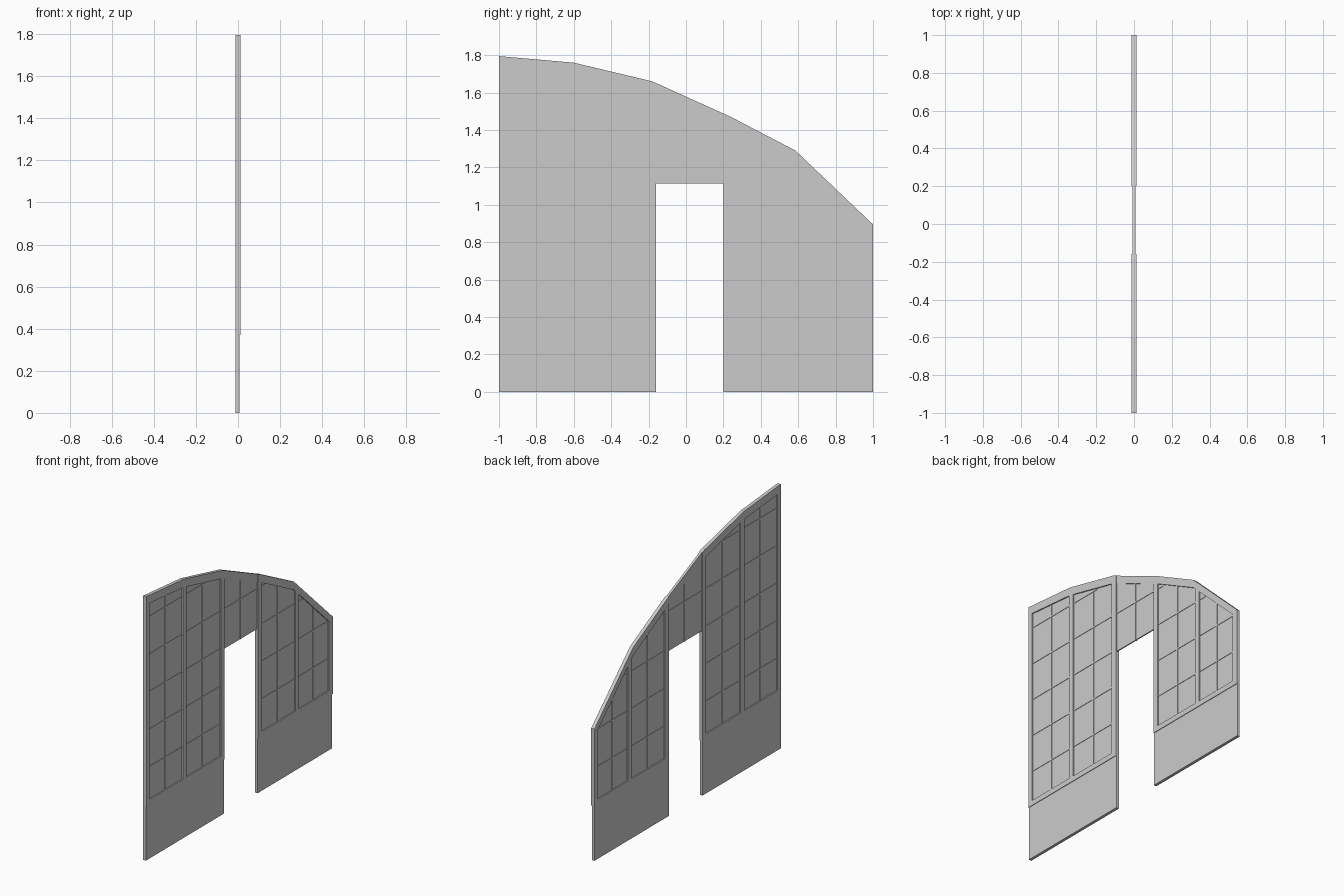
import bpy, bmesh

if "Cube" in bpy.data.objects:
    bpy.data.objects.remove(bpy.data.objects["Cube"])

ARCH = [(-1, 1.795), (-0.6, 1.76), (-0.18, 1.66), (0.24, 1.47), (0.585, 1.29), (1, 0.895)]
HEAD = 0.055      # height of the curved head rail
SILL0, SILL1 = 0.37, 0.405
DOOR = (-0.16, 0.20, 1.115)
T = 0.012         # half thickness of the frame


def arch_z(y):
    for (y0, z0), (y1, z1) in zip(ARCH, ARCH[1:]):
        if y <= y1 + 1e-6:
            return z0 + (z1 - z0) * (y - y0) / (y1 - y0)
    return ARCH[-1][1]


def under_arch(a, b, drop):
    ys = [a] + [p[0] for p in ARCH if a + 1e-4 < p[0] < b - 1e-4] + [b]
    return [(y, arch_z(y) - drop) for y in ys]


def build(name, polys, x0, x1):
    """Extrude each (y, z) outline from x0 to x1 into one object."""
    bm = bmesh.new()
    for pts in polys:
        lo = [bm.verts.new((x0, y, z)) for y, z in pts]
        hi = [bm.verts.new((x1, y, z)) for y, z in pts]
        bm.faces.new(lo)
        bm.faces.new(hi[::-1])
        n = len(pts)
        for i in range(n):
            j = (i + 1) % n
            bm.faces.new((lo[i], hi[i], hi[j], lo[j]))
    bmesh.ops.recalc_face_normals(bm, faces=bm.faces)
    me = bpy.data.meshes.new(name)
    bm.to_mesh(me)
    bm.free()
    ob = bpy.data.objects.new(name, me)
    bpy.context.collection.objects.link(ob)
    return ob


def rect(y0, y1, z0, z1):
    return [(y0, z0), (y1, z0), (y1, z1), (y0, z1)]


def column(a, b, z0, drop=HEAD):
    return [(b, z0), (a, z0)] + under_arch(a, b, drop)


def head(a, b):
    return under_arch(a, b, 0) + under_arch(a, b, HEAD)[::-1]


sides = [(-1, DOOR[0]), (DOOR[1], 1)]

# solid lower panels either side of the doorway
build("lower_panels", [rect(a, b, 0, SILL0) for a, b in sides], -T, 0.008)

# sills, posts and curved head rail
build("window_sills", [rect(a, b, SILL0, SILL1) for a, b in sides], -T, T)
posts = [(-1, -0.965), (-0.61, -0.57), (-0.20, -0.16), (0.20, 0.24), (0.60, 0.64), (0.96, 1)]
build("posts", [column(a, b, SILL1) for a, b in posts], -T, T)
build("head_rails", [head(a, b) for a, b in sides], -T, T)
build("door_head_rail", [head(DOOR[0], DOOR[1])], -0.008, 0.008)

# panes fill the gaps between posts, the middle one stops at the doorway
gaps = [(p[1], q[0]) for p, q in zip(posts, posts[1:])]
bays = [(a, b, DOOR[2] if i == 2 else SILL1) for i, (a, b) in enumerate(gaps)]
build("panes", [column(a, b, z) for a, b, z in bays], -0.004, 0.004)

# glazing bars: one upright per bay and evenly spaced crossbars
W = 0.005
uprights, crossbars = [], []
for a, b, z0 in bays:
    mid = (a + b) / 2
    uprights.append(column(mid - W, mid + W, z0))
    for k in range(5):
        z = 0.62 + 0.255 * k
        if z < z0 + 0.05:
            continue
        # shorten the bar where it meets the sloping head
        end = b
        while end > a and arch_z(end) - HEAD < z + W:
            end -= 0.005
        if end > a + 0.03:
            crossbars.append(rect(a, end, z - W, z + W))
build("upright_bars", uprights, -0.0075, 0.0075)
build("cross_bars", crossbars, -0.007, 0.007)
